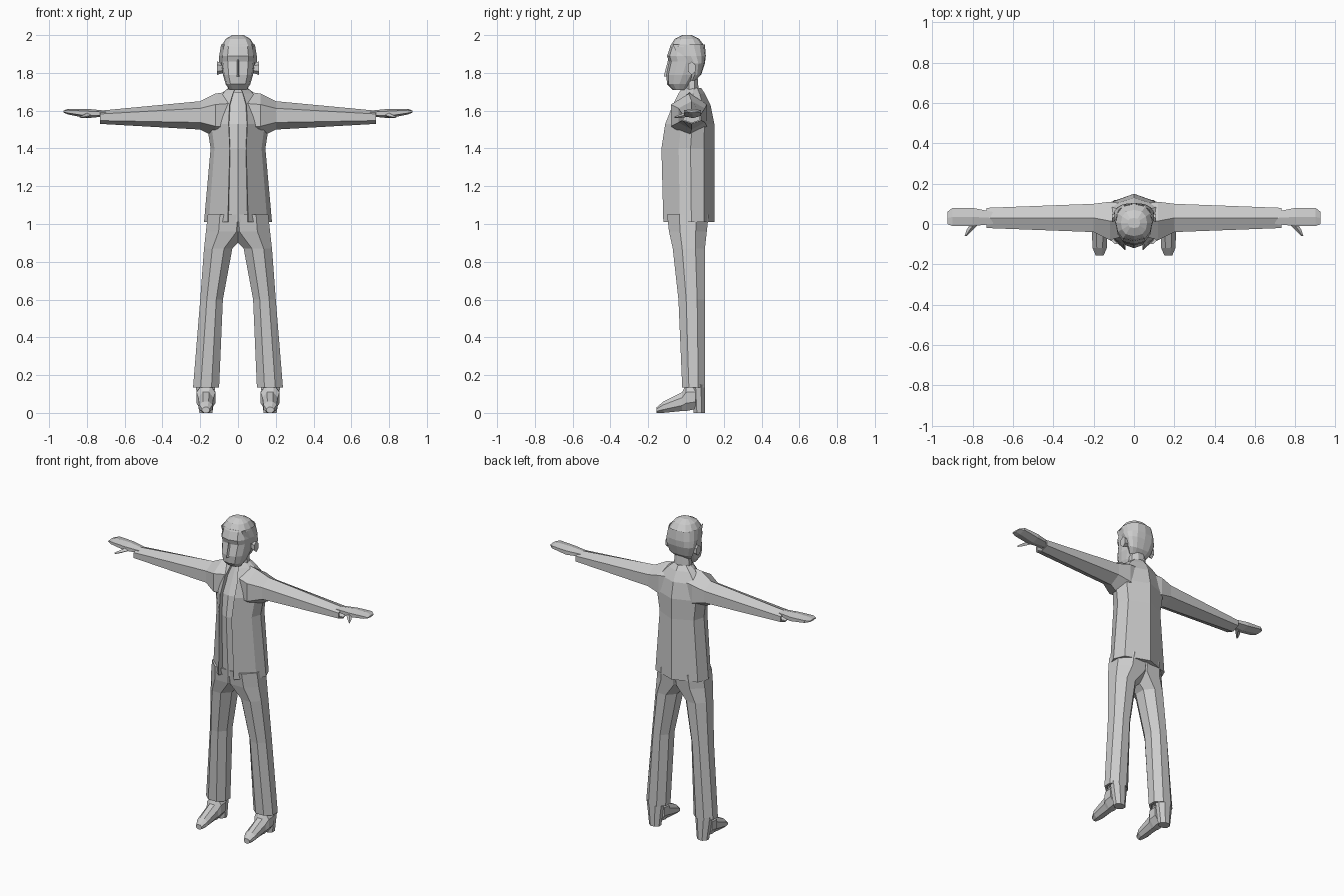
import bpy
import bmesh
from math import cos, sin, pi
from mathutils import Vector

cube = bpy.data.objects.get("Cube")
if cube:
    bpy.data.objects.remove(cube, do_unlink=True)

# One plain material for the whole figure
tone = (0.6, 0.6, 0.6, 1)
grey = bpy.data.materials.new("plain grey")
grey.use_nodes = True
grey.diffuse_color = tone
grey.node_tree.nodes["Principled BSDF"].inputs["Base Color"].default_value = tone


def polygon(sides, turn):
    """Regular outline stretched to fill the square from -1 to 1."""
    angles = [2 * pi * (step + turn) / sides for step in range(sides)]
    reach_u = max(cos(angle) for angle in angles)
    reach_v = max(sin(angle) for angle in angles)
    return [(cos(angle) / reach_u, sin(angle) / reach_v) for angle in angles]


def half_arc(start, steps):
    """Rounded right half of an outline, from the front round to the back."""
    angles = [start + (pi - start) * step / steps for step in range(steps + 1)]
    return [(max(sin(angle), 0) ** 0.7, -cos(angle)) for angle in angles]


def place(outline, axis, along, u_low, u_high, v_low, v_high):
    """Fit an outline into a rectangle that lies across an axis."""
    ring = []
    for u, v in outline:
        point = [u_low + (u_high - u_low) * (u + 1) / 2,
                 v_low + (v_high - v_low) * (v + 1) / 2]
        point.insert("xyz".index(axis), along)
        ring.append(Vector(point))
    return ring


def symmetric(stations):
    """Turn a half width into a span about the centre line."""
    return [(along, -width, width, front, back)
            for along, width, front, back in stations]


def build(name, outline, axis, stations, closed=True, caps=True,
          mirror=True, fold=None):
    """Loft an outline through stations; fold turns the first rim inward."""
    rings = [place(outline, axis, *station) for station in stations]
    if fold:
        along, u_low, u_high, v_low, v_high = stations[0]
        rim = (along, u_low * 0.9 + u_high * 0.1, u_high * 0.9 + u_low * 0.1,
               v_low * 0.9 + v_high * 0.1, v_high * 0.9 + v_low * 0.1)
        inner = place(outline, axis, *rim)
        deep = place(outline, axis, along + fold, *rim[1:])
        rings = [deep, inner] + rings

    bm = bmesh.new()
    rows = [[bm.verts.new(point) for point in ring] for ring in rings]
    count = len(outline)
    for lower, upper in zip(rows, rows[1:]):
        for i in range(count if closed else count - 1):
            j = (i + 1) % count
            bm.faces.new((lower[i], lower[j], upper[j], upper[i]))
    if caps:
        bm.faces.new(rows[0])
        bm.faces.new(rows[-1])
    bmesh.ops.recalc_face_normals(bm, faces=bm.faces)
    mesh = bpy.data.meshes.new(name)
    bm.to_mesh(mesh)
    bm.free()
    mesh.materials.append(grey)
    obj = bpy.data.objects.new(name, mesh)
    bpy.context.collection.objects.link(obj)
    if mirror:
        obj.modifiers.new("left_and_right", "MIRROR")
    return obj


# Shared cross-sections
octagon = polygon(sides=8, turn=0.5)
hexagon = polygon(sides=6, turn=0.5)
diamond = polygon(sides=4, turn=0)
wedge = [(0, -1), (1, 1), (0, 1)]
panel = [(0, -1), (1, -0.7), (1, 1), (0, 1)]
coat = [(0.28, -0.75), (0.3, -1), (0.86, -0.35), (1, 0.1), (0.84, 0.6), (0, 1)]
skull = half_arc(start=0, steps=6)
hair_shell = [(0.8, -1)] + half_arc(start=pi / 3, steps=5)

# Jacket, open down the front, with a ridge down the back
build("jacket", coat, "z", symmetric([
    (1.01, 0.18, -0.12, 0.15),
    (1.4, 0.145, -0.13, 0.15),
    (1.53, 0.165, -0.11, 0.15),
    (1.63, 0.15, -0.07, 0.13),
    (1.69, 0.09, -0.04, 0.1),
    (1.72, 0.05, -0.02, 0.08),
]), closed=False, caps=False, fold=0.03)

# Shirt front, set back between the jacket edges
build("shirt_front", panel, "z", symmetric([
    (1.01, 0.05, -0.1, 0),
    (1.4, 0.05, -0.12, 0),
    (1.53, 0.05, -0.1, 0),
    (1.7, 0.04, -0.02, 0.05),
]))

# Sleeves, from cuff to shoulder
build("sleeve", hexagon, "x", [
    (0.73, -0.02, 0.08, 1.53, 1.6),
    (0.2, -0.04, 0.1, 1.5, 1.65),
    (0.12, -0.08, 0.11, 1.46, 1.69),
    (0.05, -0.06, 0.1, 1.45, 1.7),
], fold=-0.05)

# Hands and thumbs
build("hand", hexagon, "x", [
    (0.7, 0, 0.06, 1.57, 1.6),
    (0.8, -0.01, 0.08, 1.56, 1.61),
    (0.9, -0.01, 0.08, 1.58, 1.61),
    (0.925, 0, 0.06, 1.59, 1.6),
])
build("thumb", diamond, "y", [
    (0.02, 0.75, 0.8, 1.57, 1.6),
    (-0.03, 0.8, 0.83, 1.56, 1.58),
    (-0.06, 0.83, 0.84, 1.56, 1.57),
])

# Trouser legs, which run into each other at the hips
build("trouser_leg", octagon, "z", [
    (0.135, 0.1, 0.238, -0.02, 0.1),
    (0.6, 0.08, 0.2, -0.04, 0.1),
    (0.87, 0.03, 0.18, -0.07, 0.1),
    (0.96, -0.06, 0.17, -0.09, 0.11),
    (1.05, -0.06, 0.16, -0.1, 0.12),
], fold=0.03)

# Shoes: sloping upper, then a square heel
build("shoe_upper", octagon, "y", [
    (-0.155, 0.15, 0.19, 0, 0.03),
    (-0.12, 0.135, 0.205, 0, 0.06),
    (-0.02, 0.13, 0.21, 0.01, 0.11),
    (0, 0.12, 0.22, 0.01, 0.15),
    (0.05, 0.12, 0.22, 0.02, 0.15),
])
build("shoe_heel", octagon, "z", [
    (0, 0.135, 0.205, 0.04, 0.1),
    (0.15, 0.12, 0.225, 0.03, 0.1),
])

# Head, from chin to crown, with a wedge for the nose
build("head", skull, "z", symmetric([
    (1.71, 0.045, -0.07, 0),
    (1.74, 0.065, -0.1, 0.03),
    (1.79, 0.08, -0.105, 0.07),
    (1.86, 0.088, -0.09, 0.095),
    (1.89, 0.09, -0.1, 0.1),
    (1.95, 0.08, -0.08, 0.09),
]), closed=False)
build("nose", wedge, "z", symmetric([
    (1.78, 0.018, -0.118, -0.08),
    (1.87, 0.01, -0.095, -0.08),
]))

# Hair: a shell swept back to the nape, closed by a crown
build("hair_sides", hair_shell, "z", symmetric([
    (1.76, 0.06, 0.02, 0.05),
    (1.79, 0.08, 0.02, 0.08),
    (1.85, 0.1, 0, 0.1),
    (1.89, 0.1, -0.04, 0.105),
    (1.95, 0.09, -0.07, 0.1),
]), closed=False, caps=False)
build("hair_crown", skull, "z", symmetric([
    (1.94, 0.09, -0.085, 0.1),
    (1.98, 0.065, -0.06, 0.07),
    (2, 0.03, -0.02, 0.03),
]), closed=False)

# Ears and neck
build("ear", hexagon, "x", [
    (0.08, 0.02, 0.05, 1.8, 1.85),
    (0.11, 0.01, 0.05, 1.79, 1.86),
])
build("neck", octagon, "z", symmetric([
    (1.66, 0.06, -0.01, 0.07),
    (1.8, 0.045, 0, 0.06),
]), mirror=False)
